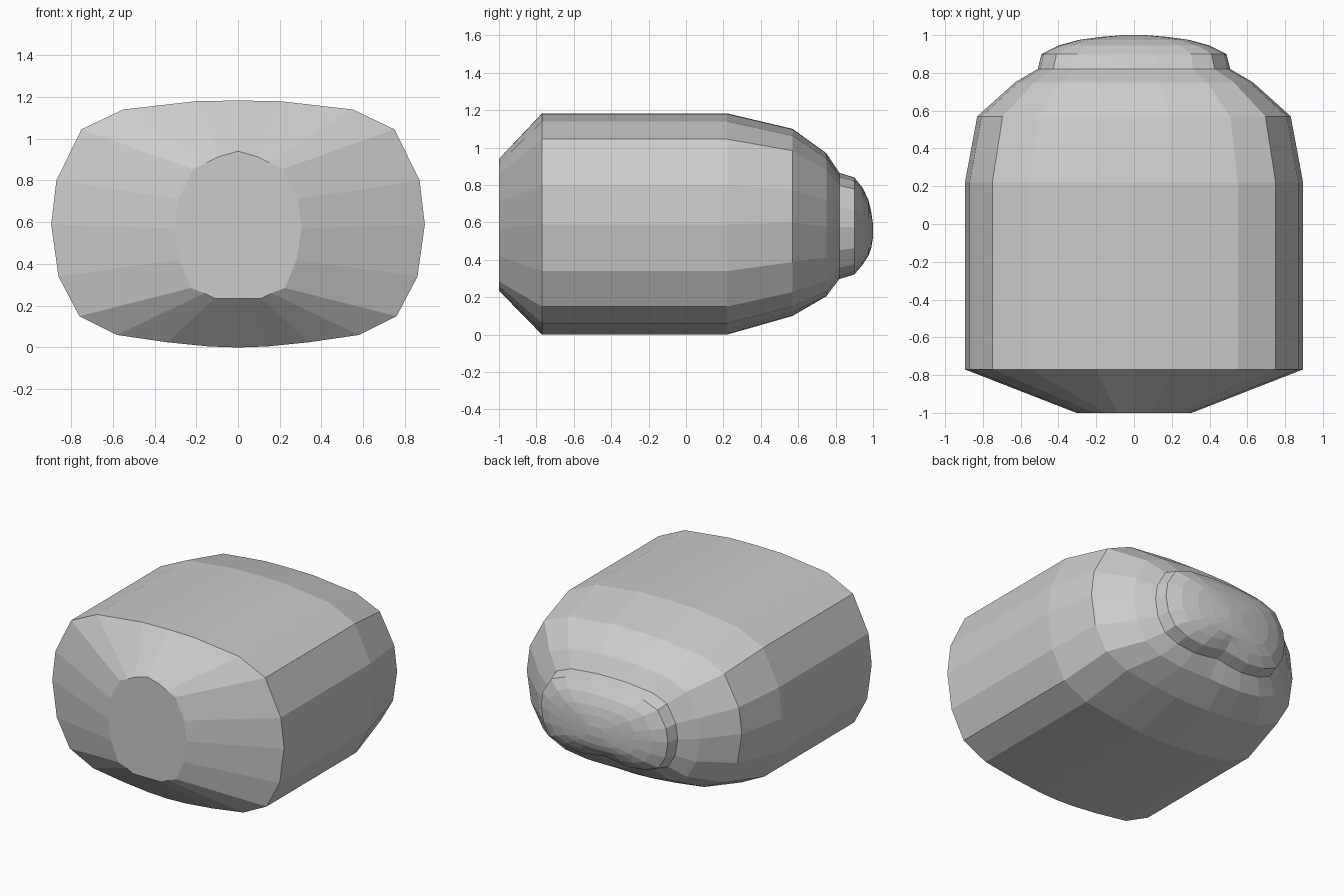
import bpy, bmesh

if "Cube" in bpy.data.objects:
    bpy.data.objects.remove(bpy.data.objects["Cube"])

# Half cross-section of the shell (x, z), from top centre to bottom centre
HALF = [(0, 1.183), (0.2, 1.18), (0.55, 1.14), (0.75, 1.045), (0.87, 0.8), (0.895, 0.59),
        (0.86, 0.34), (0.76, 0.15), (0.58, 0.06), (0.34, 0.025), (0.14, 0.005), (0, 0)]
# Half outline of the small flat front face, same point count
FRONT = [(0, 0.94), (0.09, 0.915), (0.15, 0.885), (0.215, 0.855), (0.285, 0.71), (0.305, 0.57),
         (0.28, 0.42), (0.225, 0.285), (0.16, 0.26), (0.11, 0.235), (0.05, 0.235), (0, 0.235)]


def mirrored(half):
    """Close a half outline across x = 0."""
    return half + [(-x, z) for x, z in reversed(half[1:-1])]


def scaled(half_width, bottom, top, dent=0.0):
    """Fit the shell section to a size, lifting its bottom centre by dent."""
    pts = [(x * half_width / 0.895, bottom + z * (top - bottom) / 1.183) for x, z in HALF]
    pts[-1] = (0, pts[-1][1] + dent)
    pts[-2] = (pts[-2][0], pts[-2][1] + dent * 0.6)
    return mirrored(pts)


def loft(name, sections):
    """Skin a list of (y, outline) rings and cap both ends."""
    bm = bmesh.new()
    rings = [[bm.verts.new((x, y, z)) for x, z in pts] for y, pts in sections]
    n = len(rings[0])
    for a, b in zip(rings, rings[1:]):
        for i in range(n):
            j = (i + 1) % n
            bm.faces.new((a[i], a[j], b[j], b[i]))
    bm.faces.new(rings[0])
    bm.faces.new(rings[-1])
    bmesh.ops.recalc_face_normals(bm, faces=bm.faces[:])
    mesh = bpy.data.meshes.new(name)
    bm.to_mesh(mesh)
    bm.free()
    obj = bpy.data.objects.new(name, mesh)
    bpy.context.collection.objects.link(obj)
    return obj


# Faceted shell, with stepped collar and rounded rear dome
loft("capsule_shell", [
    (-1.0, mirrored(FRONT)),
    (-0.77, mirrored(HALF)),
    (0.22, mirrored(HALF)),
    (0.57, scaled(0.83, 0.10, 1.10)),
    (0.75, scaled(0.63, 0.19, 0.97, 0.02)),
    (0.82, scaled(0.51, 0.285, 0.865, 0.04)),
    (0.90, scaled(0.49, 0.31, 0.84, 0.04)),
    (0.945, scaled(0.40, 0.365, 0.785, 0.03)),
    (0.975, scaled(0.29, 0.42, 0.72)),
    (0.99, scaled(0.18, 0.46, 0.66)),
    (1.0, scaled(0.06, 0.52, 0.59)),
])
